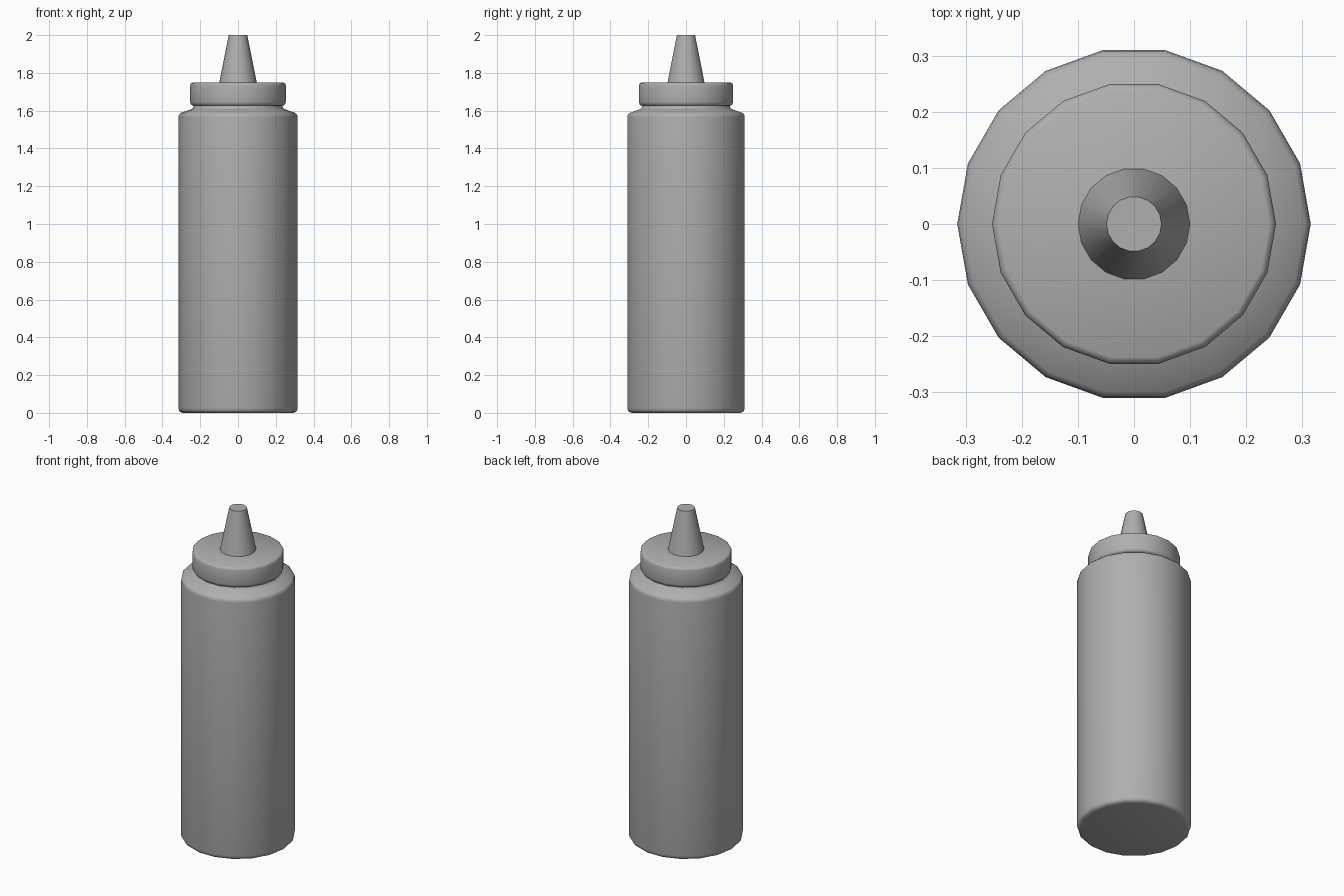
import bpy, bmesh
from math import cos, sin, pi, radians

if "Cube" in bpy.data.objects:
    bpy.data.objects.remove(bpy.data.objects["Cube"])

SIDES = 18

# Dark grey plastic
grey = bpy.data.materials.new("grey_plastic")
grey.diffuse_color = (0.43, 0.43, 0.43, 1)
grey.use_nodes = True
grey.node_tree.nodes["Principled BSDF"].inputs["Base Color"].default_value = grey.diffuse_color


def lathe(name, profile):
    """Spin (radius, z) points listed bottom to top, capping both ends."""
    bm = bmesh.new()
    rings = [[bm.verts.new((r * cos(2 * pi * i / SIDES), r * sin(2 * pi * i / SIDES), z))
              for i in range(SIDES)] for r, z in profile]
    for low, high in zip(rings, rings[1:]):
        for i in range(SIDES):
            j = (i + 1) % SIDES
            bm.faces.new((low[i], low[j], high[j], high[i]))
    bm.faces.new(rings[0][::-1])
    bm.faces.new(rings[-1])
    mesh = bpy.data.meshes.new(name)
    bm.to_mesh(mesh)
    bm.free()
    mesh.materials.append(grey)
    obj = bpy.data.objects.new(name, mesh)
    bpy.context.collection.objects.link(obj)
    bpy.context.view_layer.objects.active = obj
    obj.select_set(True)
    bpy.ops.object.shade_smooth_by_angle(angle=radians(50))
    obj.select_set(False)
    return obj


# Bottle with rounded base, sloping shoulder and neck
lathe("bottle_body", [
    (0.290, 0.0), (0.304, 0.004), (0.312, 0.012), (0.315, 0.025),
    (0.315, 1.565), (0.313, 1.578), (0.304, 1.588),
    (0.250, 1.607), (0.240, 1.613), (0.236, 1.622), (0.236, 1.635)])

# Screw cap with rounded rims
lathe("screw_cap", [
    (0.232, 1.626), (0.243, 1.628), (0.250, 1.634), (0.253, 1.646),
    (0.253, 1.733), (0.250, 1.743), (0.241, 1.748)])

# Tapered nozzle
lathe("nozzle", [(0.100, 1.746), (0.049, 2.0)])
